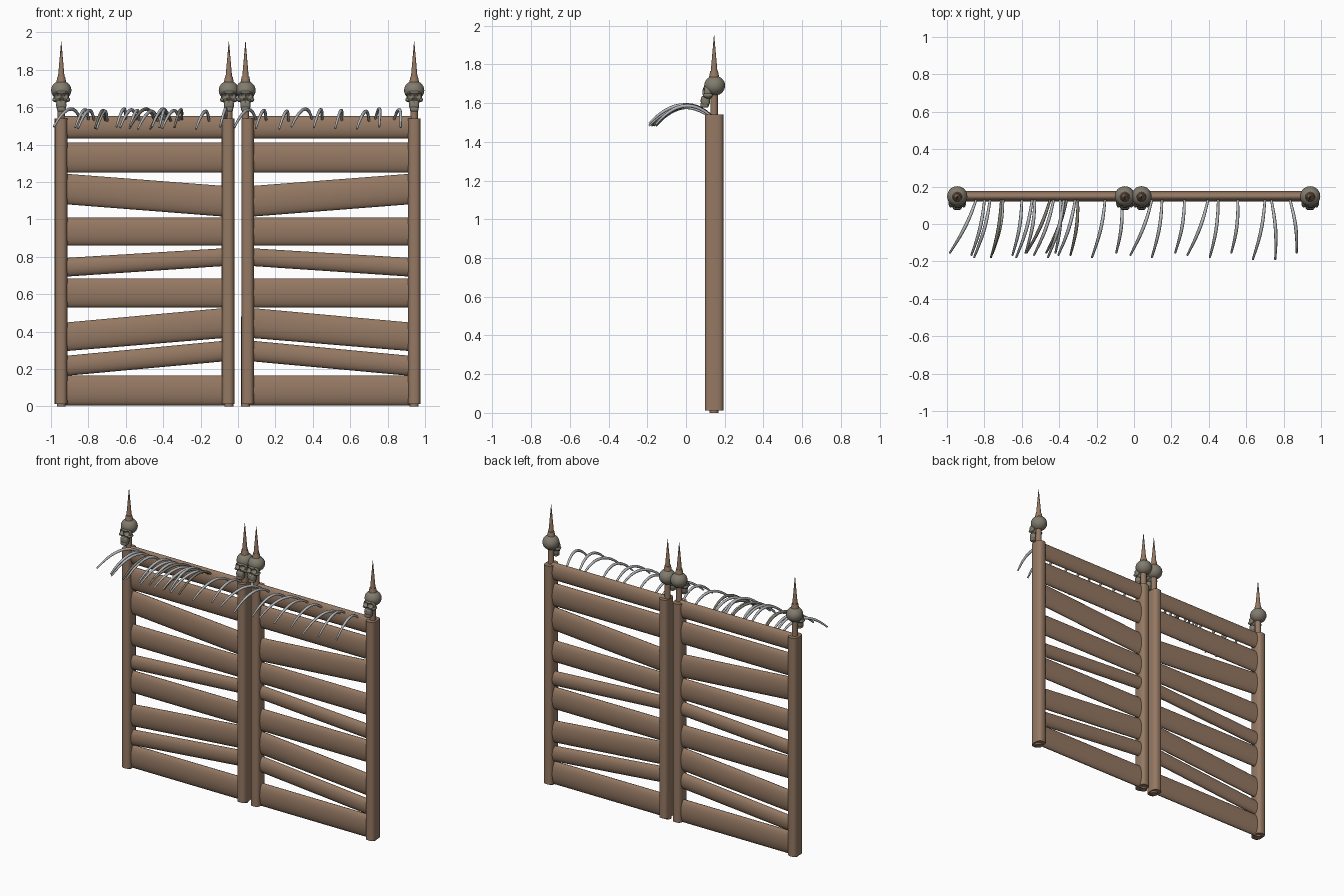
import bpy, bmesh, math
from mathutils import Vector, Matrix

cube = bpy.data.objects.get("Cube")
if cube:
    bpy.data.objects.remove(cube, do_unlink=True)

CY = 0.145  # depth of the gate's centre plane


def material(name, rgb):
    m = bpy.data.materials.new(name)
    m.use_nodes = True
    m.diffuse_color = (*rgb, 1)
    b = m.node_tree.nodes["Principled BSDF"]
    b.inputs["Base Color"].default_value = (*rgb, 1)
    b.inputs["Roughness"].default_value = 0.8
    return m


wood = material("brown wood", (0.30, 0.19, 0.125))
bone = material("aged bone", (0.22, 0.20, 0.155))
pale = material("pale rib", (0.48, 0.50, 0.52))


def finish(name, bm, mat):
    bmesh.ops.recalc_face_normals(bm, faces=bm.faces)
    me = bpy.data.meshes.new(name)
    bm.to_mesh(me)
    bm.free()
    ob = bpy.data.objects.new(name, me)
    bpy.context.collection.objects.link(ob)
    me.materials.append(mat)
    bpy.ops.object.select_all(action="DESELECT")
    ob.select_set(True)
    bpy.context.view_layer.objects.active = ob
    bpy.ops.object.shade_smooth_by_angle(angle=math.radians(40))
    return ob


def cone(bm, x, z0, z1, r0, r1, sides=16):
    bmesh.ops.create_cone(bm, cap_ends=True, segments=sides, radius1=r0, radius2=r1, depth=z1 - z0,
                          matrix=Matrix.Translation((x, CY, (z0 + z1) / 2)))


def ball(bm, centre, radii, power=1.0):
    """Ellipsoid; a power below one makes it boxier."""
    made = bmesh.ops.create_uvsphere(bm, u_segments=32, v_segments=24, radius=1)["verts"]
    for v in made:
        v.co = Vector([c + r * math.copysign(abs(a) ** power, a)
                       for c, r, a in zip(centre, radii, v.co)])


# Upright posts with softly rounded corners
def post(name, x):
    bm = bmesh.new()
    bmesh.ops.create_cone(bm, cap_ends=True, segments=32, radius1=1, radius2=1, depth=1.528)
    for v in bm.verts:
        sx, sy = (math.copysign(abs(a) ** 0.7, a) for a in v.co.xy)
        v.co = (x + 0.034 * sx, CY + 0.048 * sy, v.co.z + 0.776)
    finish(name, bm, wood)


# Inner pole, collar and pointed spike
def spike(name, x):
    bm = bmesh.new()
    cone(bm, x, 0, 1.75, 0.024, 0.019)
    cone(bm, x, 1.735, 1.765, 0.026, 0.02)
    cone(bm, x, 1.755, 1.95, 0.018, 0.001)
    finish(name, bm, wood)


# Skull: cranium, face, cheekbones and jaw, with sunken eyes and nose
def skull(name, x):
    bm = bmesh.new()
    ball(bm, (0, 0.148, 1.69), (0.054, 0.054, 0.051))
    ball(bm, (0, 0.112, 1.655), (0.042, 0.027, 0.036), 0.8)
    ball(bm, (0, 0.1, 1.612), (0.027, 0.024, 0.028), 0.7)
    ball(bm, (0, 0.096, 1.59), (0.023, 0.022, 0.014), 0.6)
    for s in (-1, 1):
        ball(bm, (s * 0.034, 0.113, 1.64), (0.013, 0.025, 0.012))
    for px, pz, r, depth in ((-0.02, 1.661, 0.016, 0.028), (0.02, 1.661, 0.016, 0.028),
                             (0, 1.636, 0.009, 0.014)):
        for v in bm.verts:
            d = math.hypot(v.co.x - px, v.co.z - pz) / r
            if d < 1 and v.co.y < 0.115:
                v.co.y += depth * (1 - d * d)
    bmesh.ops.translate(bm, verts=bm.verts, vec=(x, 0, 0))
    finish(name, bm, bone)


for label, px, sx in (("outer_right", -0.946, -0.945), ("inner_right", -0.053, -0.049),
                      ("inner_left", 0.052, 0.04), ("outer_left", 0.943, 0.942)):
    post(label + "_post", px)
    spike(label + "_spike", sx)
    skull(label + "_skull", sx)


# Lens-shaped planks: (inner bottom, inner top, outer bottom, outer top)
PLANKS = [
    (1.433, 1.553, 1.433, 1.553), (1.25, 1.41, 1.25, 1.41), (1.016, 1.18, 1.08, 1.243),
    (0.86, 1.01, 0.86, 1.01), (0.75, 0.845, 0.695, 0.795), (0.53, 0.685, 0.53, 0.685),
    (0.365, 0.525, 0.297, 0.45), (0.24, 0.35, 0.165, 0.272), (0.005, 0.165, 0.005, 0.165)]


def plank(name, side, ends):
    bm = bmesh.new()
    sides = 24
    rings = []
    slope_in, slope_out = 0.06 / 0.82, 0.06 / 0.82
    b0, t0, b1, t1 = ends
    for x, f in ((0.05, -0.045), (0.945, 1.045)):
        lo, hi = b0 + (b1 - b0) * f, t0 + (t1 - t0) * f
        ring = []
        for i in range(sides):
            a = math.tau * i / sides
            ring.append(bm.verts.new((side * x, CY + 0.003 + 0.028 * math.cos(a),
                                      (lo + hi) / 2 + (hi - lo) / 2 * math.sin(a))))
        rings.append(ring)
        bm.faces.new(ring)
    for i in range(sides):
        j = (i + 1) % sides
        bm.faces.new((rings[0][i], rings[0][j], rings[1][j], rings[1][i]))
    finish(name, bm, wood)


for side, label in ((-1, "right"), (1, "left")):
    for n, ends in enumerate(PLANKS):
        plank(f"{label}_plank_{n + 1}", side, ends)


# Curved ribs hanging forward from the top planks: (root x, tip x)
RIBS = [(-.845, -.985), (-.80, -.87), (-.77, -.855), (-.70, -.755), (-.60, -.65), (-.545, -.63),
        (-.53, -.58), (-.43, -.535), (-.375, -.46), (-.395, -.42), (-.315, -.405), (-.155, -.225),
        (-.065, -.095), (.095, -.02), (.15, .095), (.27, .22), (.395, .285), (.45, .405),
        (.555, .52), (.70, .635), (.735, .755), (.835, .87)]
DARK_RIBS = [(-.45, -.575), (-.30, -.34), (-.71, -.765), (-.36, -.47)]


def rib(name, root, tip, mat, n):
    cu = bpy.data.curves.new(name, "CURVE")
    cu.dimensions = "3D"
    cu.bevel_depth = 0.009
    cu.bevel_resolution = 2
    cu.use_fill_caps = True
    sp = cu.splines.new("POLY")
    steps = 12
    sp.points.add(steps)
    reach = -0.19 if 0.6 < root < 0.8 else -0.155 - 0.012 * (n % 3)
    drop = 0.012 * (n % 4) / 3
    for i, p in enumerate(sp.points):
        t = i / steps
        p.co = (root + (tip - root) * t + 0.012 * math.sin(math.pi * t), 0.125 + (reach - 0.125) * t,
                1.54 - drop + 0.24 * t - 0.285 * t * t, 1)
        p.radius = 0.75 + 0.35 * math.sin(math.pi * t) - 0.15 * t
    sp.use_smooth = True
    ob = bpy.data.objects.new(name, cu)
    bpy.context.collection.objects.link(ob)
    cu.materials.append(mat)
    bpy.ops.object.select_all(action="DESELECT")
    ob.select_set(True)
    bpy.context.view_layer.objects.active = ob
    bpy.ops.object.convert(target="MESH")


for n, (root, tip) in enumerate(RIBS):
    rib(f"rib_{n + 1}", root, tip, pale, n)
for n, (root, tip) in enumerate(DARK_RIBS):
    rib(f"dark_rib_{n + 1}", root, tip, bone, n)
